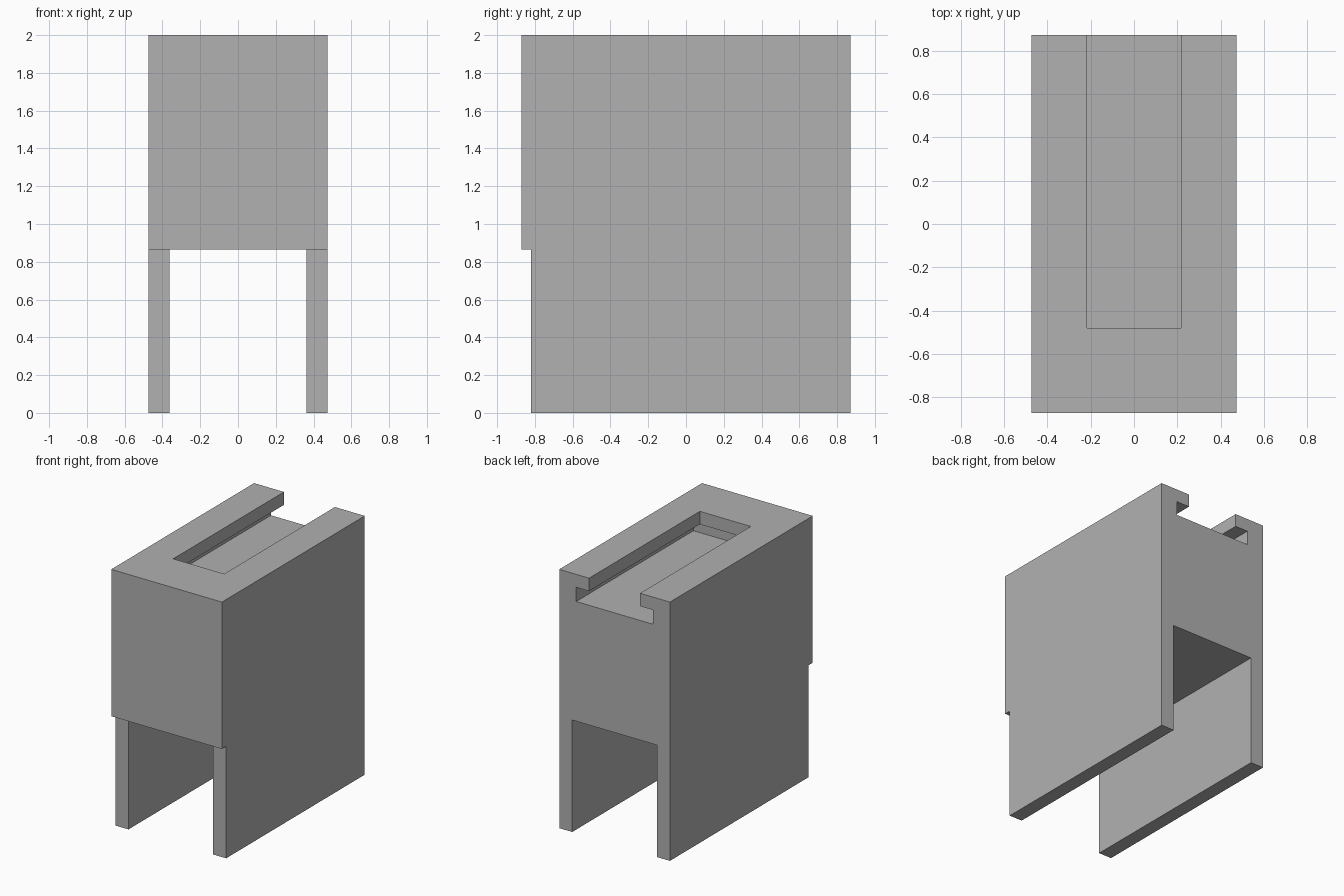
import bpy

cube = bpy.data.objects.get("Cube")
if cube:
    bpy.data.objects.remove(cube, do_unlink=True)

# Overall sizes
HALF_W, HALF_D, HEIGHT = 0.473, 0.872, 2.0
OVER = 0.1          # how far cutters run past the surface

grey = bpy.data.materials.new("plain_grey")
grey.use_nodes = True
colour = (0.44, 0.44, 0.44, 1)
grey.diffuse_color = colour
grey.node_tree.nodes["Principled BSDF"].inputs["Base Color"].default_value = colour


def box(name, x, y, z):
    """Box spanning the given (low, high) range on each axis."""
    spans = (x, y, z)
    bpy.ops.mesh.primitive_cube_add(size=1)
    obj = bpy.context.object
    obj.name = name
    for v in obj.data.vertices:
        v.co = [lo + (c + 0.5) * (hi - lo) for c, (lo, hi) in zip(v.co, spans)]
    obj.data.materials.append(grey)
    return obj


def cut(target, name, x, y, z):
    """Subtract a box from the target and discard the cutter."""
    cutter = box(name, x, y, z)
    cutter.hide_render = True
    mod = target.modifiers.new(name, 'BOOLEAN')
    mod.operation = 'DIFFERENCE'
    mod.solver = 'EXACT'
    mod.object = cutter
    bpy.context.view_layer.objects.active = target
    bpy.ops.object.modifier_apply(modifier=mod.name)
    bpy.data.objects.remove(cutter, do_unlink=True)


# Solid block
body = box("slotted_body", (-HALF_W, HALF_W), (-HALF_D, HALF_D), (0, HEIGHT))

# Channel between the two side legs
front, back = -HALF_D - OVER, HALF_D + OVER
cut(body, "leg_channel", (-0.362, 0.362), (front, back), (-OVER, 0.865))

# Legs set back under the front face
cut(body, "front_step", (-HALF_W - OVER, HALF_W + OVER), (front, -0.82), (-OVER, 0.865))

# T-shaped slot open at the top and back: wide undercut, then narrow opening
cut(body, "slot_undercut", (-0.328, 0.328), (-0.56, back), (1.79, 1.9))
cut(body, "slot_opening", (-0.218, 0.218), (-0.48, back), (1.85, HEIGHT + OVER))
